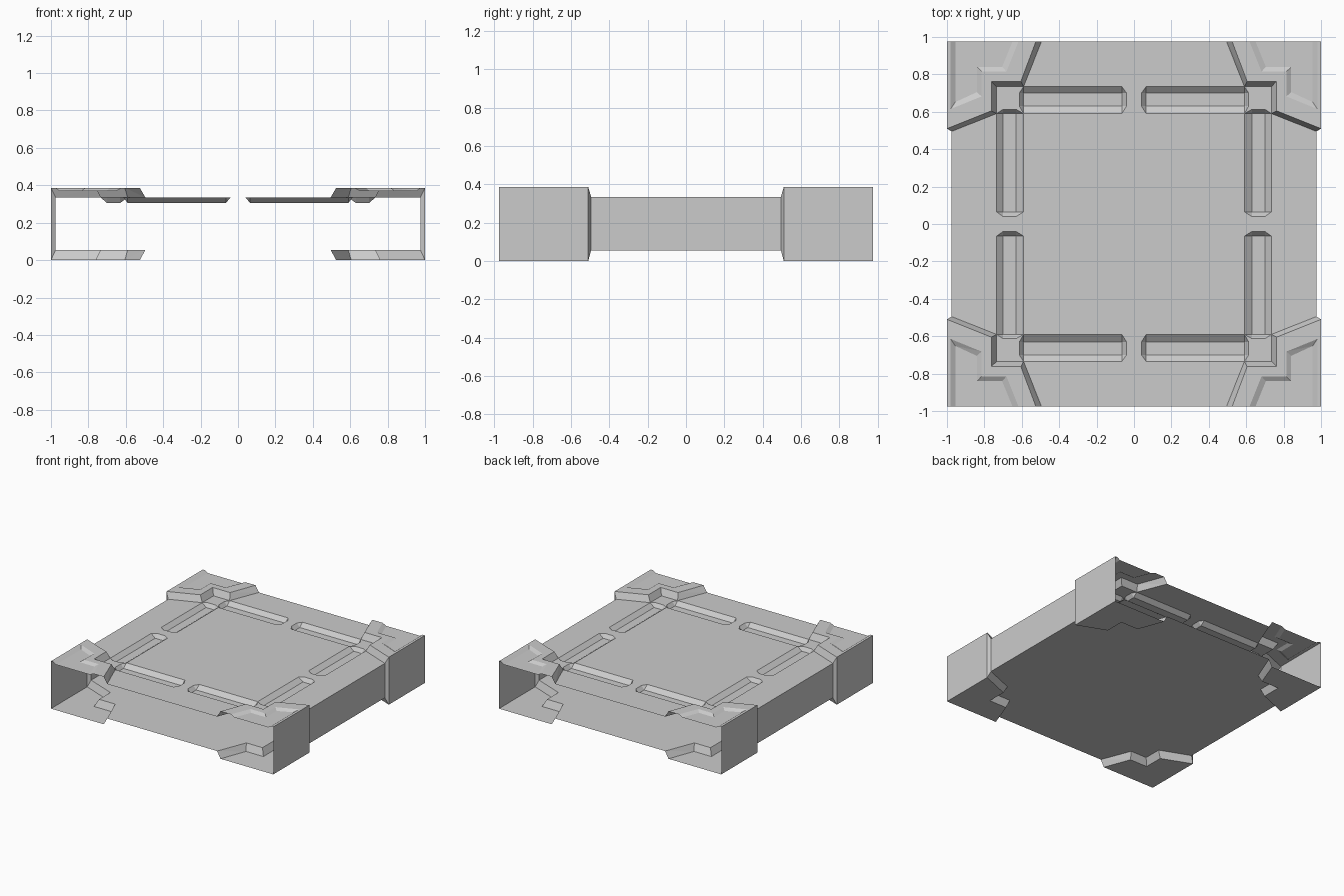
import bpy, bmesh
from mathutils import Vector
from mathutils.geometry import delaunay_2d_cdt

if "Cube" in bpy.data.objects:
    bpy.data.objects.remove(bpy.data.objects["Cube"])

PANEL, GROOVE, RIM, POCKET = 0.335, 0.305, 0.386, 0.37
LOW_PANEL, LOW_RIM = 0.055, 0.0


def finish(bm, name):
    """Turn a quarter into an object mirrored over x and y."""
    me = bpy.data.meshes.new(name)
    bm.to_mesh(me)
    bm.free()
    ob = bpy.data.objects.new(name, me)
    bpy.context.collection.objects.link(ob)
    m = ob.modifiers.new("mirror", 'MIRROR')
    m.use_axis = (True, True, False)
    m.merge_threshold = 0.0005
    return ob


class Relief:
    """Plan lines with a height at each point, filled into one surface."""
    def __init__(self):
        self.pts, self.z, self.edges = [], [], []

    def point(self, p, z):
        for i, q in enumerate(self.pts):
            if (q - Vector(p)).length < 1e-4:
                return i
        self.pts.append(Vector(p))
        self.z.append(z)
        return len(self.pts) - 1

    def line(self, points, z, closed=False):
        ids = [self.point(p, z) for p in points]
        self.edges += list(zip(ids, ids[1:]))
        if closed:
            self.edges.append((ids[-1], ids[0]))
        return ids

    def slope(self, a, b):
        self.edges += list(zip(a, b))

    def build(self, name, flip=False):
        vs, _, fs, orig, _, _ = delaunay_2d_cdt(self.pts, self.edges, [], 1, 1e-5)
        bm = bmesh.new()
        bv = [bm.verts.new((v.x, v.y, self.z[o[0]])) for v, o in zip(vs, orig)]
        for f in fs:
            bm.faces.new([bv[i] for i in f])
        bmesh.ops.recalc_face_normals(bm, faces=bm.faces)
        up = sum(f.normal.z for f in bm.faces) > 0
        if up == flip:
            bmesh.ops.reverse_faces(bm, faces=bm.faces)
        bmesh.ops.dissolve_limit(bm, angle_limit=0.005, verts=bm.verts, edges=bm.edges)
        return finish(bm, name)


def swap(points):
    return [(y, x) for x, y in points]


# Plan of the stepped corner cap: foot of the slope and its raised edge
FOOT = [(.495, .975), (.59, .735), (.735, .735), (.735, .59), (.975, .495)]
EDGE = [(.525, .975), (.605, .762), (.762, .762), (.762, .605), (1, .51)]


def plate_with_cap(panel_z, rim_z):
    r = Relief()
    r.line([(.495, .975), (0, .975), (0, 0), (.975, 0), (.975, .495)], panel_z)
    foot = r.line(FOOT, panel_z)
    edge = r.line(EDGE, rim_z)
    r.slope(foot, edge)
    corner = r.point((1, .975), rim_z)
    r.edges.append((edge[-1], corner))
    return r, edge[0], corner


# Top deck with caps, sunken cap pockets and eight grooves
deck, cap_start, cap_corner = plate_with_cap(PANEL, RIM)
top = deck.line([(.618, .975), (.682, .815), (.815, .815), (.815, .682),
                 (.98, .615), (.98, .975)], RIM)
floor = deck.line([(.65, .975), (.705, .84), (.84, .84), (.84, .705),
                   (.955, .652), (.955, .975)], POCKET)
deck.slope(top, floor)
chain = [cap_start, top[0], floor[0], floor[-1], top[-1], cap_corner]
deck.edges += list(zip(chain, chain[1:]))

outline = [(.065, .59), (.59, .59), (.613, .63), (.613, .70),
           (.59, .735), (.065, .735), (.04, .70), (.04, .63)]
bed = [(.065, .63), (.59, .63), (.59, .70), (.065, .70)]
for turn in (list, swap):
    o = deck.line(turn(outline), PANEL, True)
    b = deck.line(turn(bed), GROOVE, True)
    deck.slope(o, [b[0], b[1], b[1], b[2], b[2], b[3], b[3], b[0]])
deck.build("top_deck")

# Underside plate with plain caps
under, cap_start, cap_corner = plate_with_cap(LOW_PANEL, LOW_RIM)
under.edges.append((cap_start, cap_corner))
under.build("underside_plate", flip=True)

# Side wall: recessed middle, bevel, raised corner plate
bm = bmesh.new()
profile = [(.975, 0, LOW_PANEL, PANEL), (.975, .495, LOW_PANEL, PANEL),
           (1, .51, LOW_RIM, RIM), (1, .975, LOW_RIM, RIM)]
cols = [(bm.verts.new((x, y, a)), bm.verts.new((x, y, b))) for x, y, a, b in profile]
for (a0, a1), (b0, b1) in zip(cols, cols[1:]):
    bm.faces.new((a0, b0, b1, a1))
finish(bm, "side_walls")
